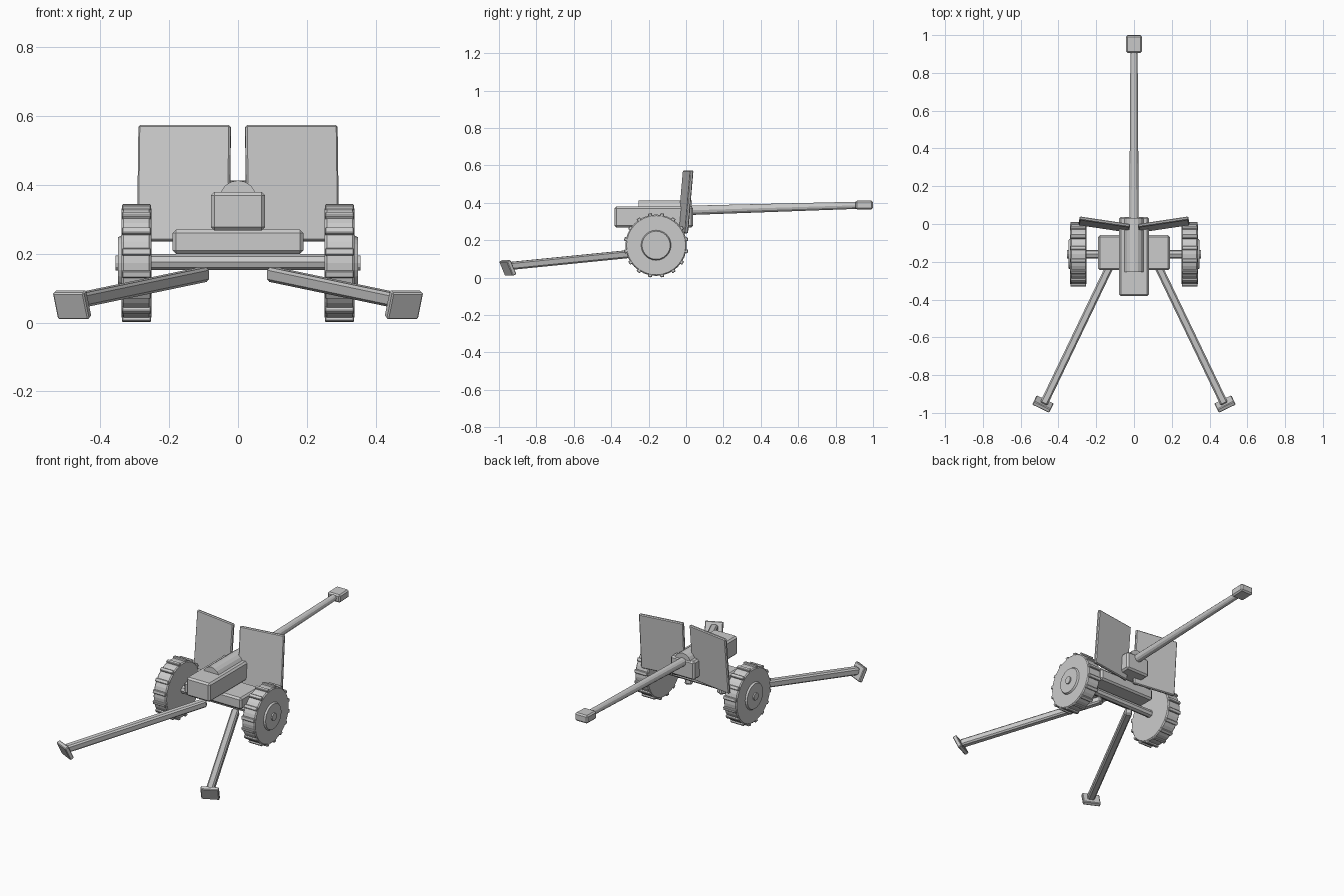
import bpy, math
from mathutils import Vector

if "Cube" in bpy.data.objects:
    bpy.data.objects.remove(bpy.data.objects["Cube"])


def finish(ob, name, bevel):
    ob.name = name
    if bevel:
        m = ob.modifiers.new("Bevel", 'BEVEL')
        m.width = bevel
        m.segments = 1
        m.limit_method = 'ANGLE'
        m.angle_limit = math.radians(50)
    return ob


def box(name, loc, size, rot=(0, 0, 0), bevel=0.006):
    bpy.ops.mesh.primitive_cube_add(size=1, location=loc, rotation=rot)
    ob = bpy.context.object
    ob.scale = size
    bpy.ops.object.transform_apply(location=False, rotation=False, scale=True)
    return finish(ob, name, bevel)


def tube(name, a, b, r1, r2, sides, bevel=0.0):
    a, b = Vector(a), Vector(b)
    d = b - a
    bpy.ops.mesh.primitive_cone_add(vertices=sides, radius1=r1, radius2=r2,
                                    depth=d.length, location=(a + b) / 2)
    ob = bpy.context.object
    ob.rotation_euler = d.to_track_quat('Z', 'Y').to_euler()
    return finish(ob, name, bevel)


# Carriage, breech and recoil housing
box("carriage", (0, -0.152, 0.235), (0.38, 0.185, 0.07), bevel=0.01)
box("breech", (0, -0.172, 0.324), (0.158, 0.42, 0.112), bevel=0.01)
tube("recoil_housing", (0, -0.255, 0.359), (0, 0.032, 0.359), 0.054, 0.054, 16)

# Barrel and muzzle brake
tube("barrel", (0, 0.0, 0.359), (0, 0.93, 0.387), 0.025, 0.019, 12)
box("muzzle_brake", (0, 0.953, 0.388), (0.084, 0.092, 0.048),
    (math.radians(1.7), 0, 0), 0.008)

# Axle
WY, WZ = -0.16, 0.173
tube("axle", (-0.345, WY, WZ + 0.003), (0.345, WY, WZ + 0.003), 0.023, 0.023, 8)

for s, side in ((-1, "left"), (1, "right")):
    # Wheel with hub and treads
    tube(side + "_wheel", (s * 0.252, WY, WZ), (s * 0.338, WY, WZ),
         0.164, 0.164, 32, 0.006)
    tube(side + "_hub_plate", (s * 0.33, WY, WZ), (s * 0.348, WY, WZ),
         0.085, 0.075, 24)
    tube(side + "_hub_cap", (s * 0.34, WY, WZ), (s * 0.356, WY, WZ),
         0.022, 0.022, 12)
    for i in range(16):
        t = (i + 0.5) * math.tau / 16
        box(side + "_tread", (s * 0.295, WY + math.sin(t) * 0.163,
                              WZ + math.cos(t) * 0.163),
            (0.084, 0.021, 0.021), (-t, 0, 0), 0.003)

    # Gun shield, leaning forward and swept
    box(side + "_shield", (s * 0.157, -0.003, 0.405), (0.271, 0.018, 0.338),
        (math.radians(-5), 0, s * math.radians(8.5)), 0.005)

    # Split trail
    a, b = Vector((s * 0.1, -0.165, 0.14)), Vector((s * 0.478, -0.952, 0.061))
    d = b - a
    yaw = math.atan2(-d.x, d.y) + math.pi
    pitch = math.atan2(-d.z, math.hypot(d.x, d.y))
    box(side + "_trail", (a + b) / 2, (0.042, d.length, 0.042),
        (pitch, 0, yaw), 0.008)

    # Spade at the trail end
    box(side + "_spade", (s * 0.482, -0.953, 0.052), (0.1, 0.024, 0.085),
        (math.radians(25), 0, yaw), 0.004)
